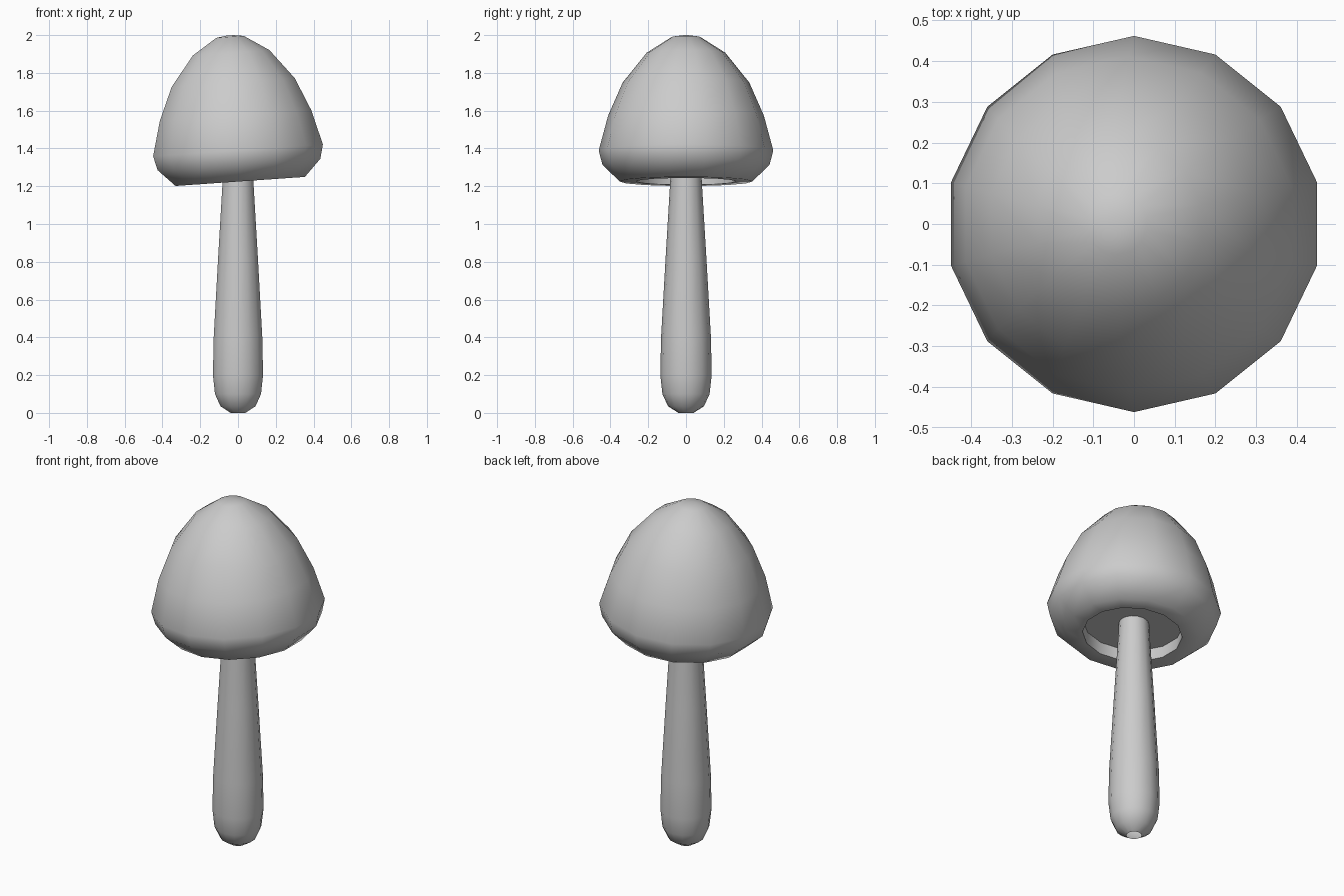
import bpy, bmesh, math
from mathutils import Matrix

if "Cube" in bpy.data.objects:
    bpy.data.objects.remove(bpy.data.objects["Cube"])

SIDES = 14

def lathe(name, profile, close_start=False, close_end=False, matrix=Matrix()):
    """Spin a (radius, z) profile round z, with a vertex on +y."""
    bm = bmesh.new()
    rings = []
    for r, z in profile:
        rings.append([bm.verts.new((r * math.sin(2 * math.pi * i / SIDES),
                                    r * math.cos(2 * math.pi * i / SIDES), z))
                      for i in range(SIDES)])
    for a, b in zip(rings, rings[1:]):
        for i in range(SIDES):
            j = (i + 1) % SIDES
            bm.faces.new((a[j], a[i], b[i], b[j]))
    if close_start:
        bm.faces.new(rings[0])
    if close_end:
        bm.faces.new(rings[-1][::-1])
    bm.transform(matrix)
    mesh = bpy.data.meshes.new(name)
    bm.to_mesh(mesh)
    bm.free()
    obj = bpy.data.objects.new(name, mesh)
    bpy.context.collection.objects.link(obj)
    bpy.ops.object.select_all(action='DESELECT')
    obj.select_set(True)
    bpy.context.view_layer.objects.active = obj
    bpy.ops.object.shade_smooth_by_angle(angle=math.radians(50))
    return obj

# stem, open at the small hole in its foot
lathe("stem", [(0.04, 0), (0.095, 0.035), (0.125, 0.1), (0.136, 0.2),
               (0.132, 0.4), (0.108, 0.82), (0.084, 1.22), (0.08, 1.31)],
      close_end=True)

# cap: recessed underside, rim, then dome; leaning slightly to -x
tilt = (Matrix.Translation((0, 0, 1.39))
        @ Matrix.Rotation(math.radians(-4), 4, 'Y')
        @ Matrix.Translation((0, 0, -1.39)))
lathe("cap", [(0.265, 1.295), (0.265, 1.225), (0.352, 1.225), (0.443, 1.315),
              (0.462, 1.39), (0.412, 1.575), (0.335, 1.75), (0.208, 1.908),
              (0.075, 1.992), (0.02, 2.0)],
      close_start=True, close_end=True, matrix=tilt)
